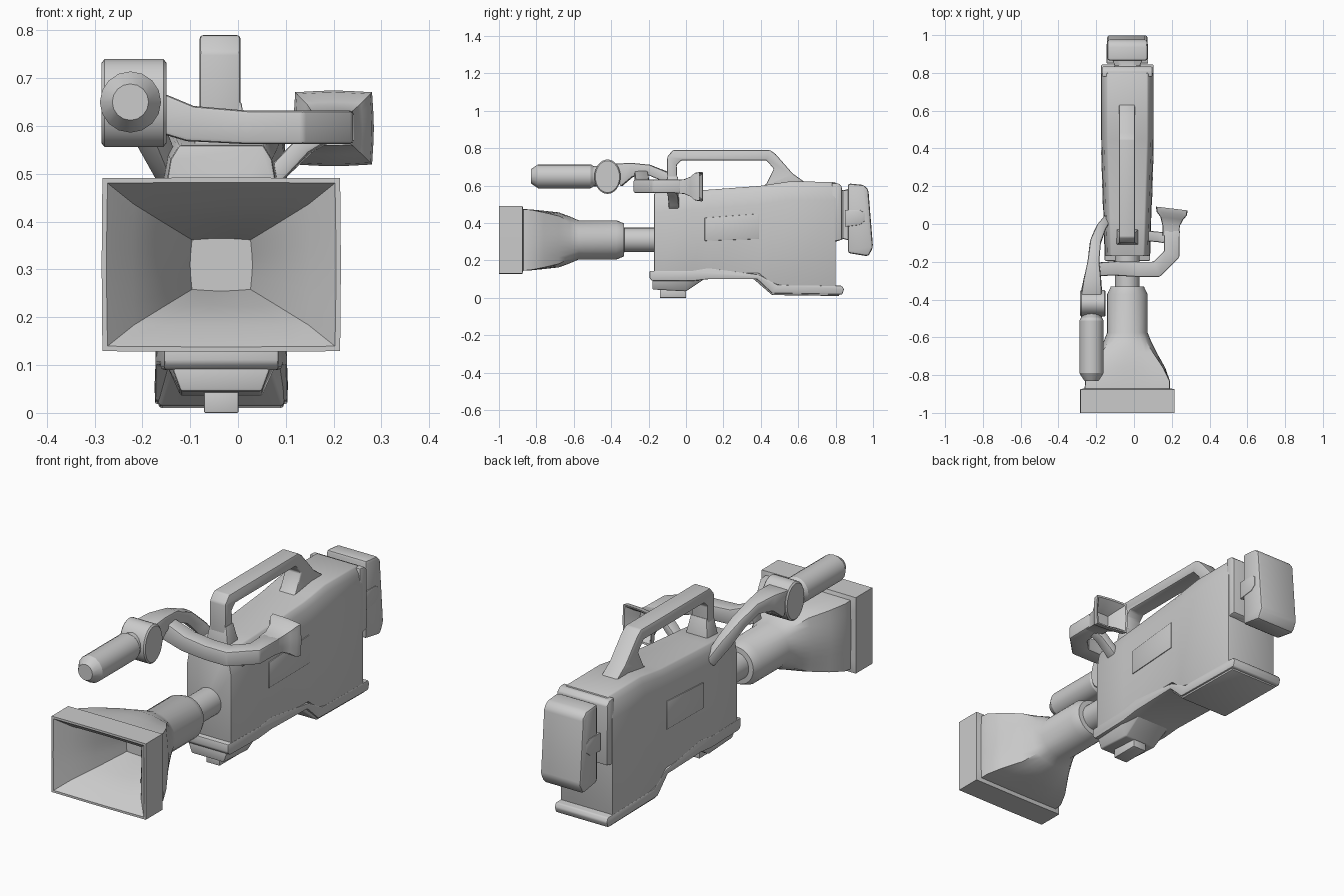
import bpy, bmesh
from math import sin, cos, pi, radians
from mathutils import Vector

if "Cube" in bpy.data.objects:
    bpy.data.objects.remove(bpy.data.objects["Cube"])

CX = -0.035  # centre line of the body


def finish(name, bm, bevel=0.0, segs=2, angle=35):
    bmesh.ops.recalc_face_normals(bm, faces=bm.faces[:])
    if bevel:
        sharp = [e for e in bm.edges if e.is_manifold and e.calc_face_angle(0) > radians(32)]
        bmesh.ops.bevel(bm, geom=sharp, offset=bevel, segments=segs, profile=0.5,
                        affect='EDGES', clamp_overlap=True)
    me = bpy.data.meshes.new(name)
    bm.to_mesh(me)
    bm.free()
    ob = bpy.data.objects.new(name, me)
    bpy.context.collection.objects.link(ob)
    bpy.ops.object.select_all(action='DESELECT')
    ob.select_set(True)
    bpy.context.view_layer.objects.active = ob
    bpy.ops.object.shade_smooth_by_angle(angle=radians(angle))
    return ob


def loft(name, sections, bevel=0.0, **kw):
    bm = bmesh.new()
    rings = [[bm.verts.new(p) for p in s] for s in sections]
    n = len(rings[0])
    for a, b in zip(rings, rings[1:]):
        for i in range(n):
            j = (i + 1) % n
            bm.faces.new((a[i], a[j], b[j], b[i]))
    bm.faces.new(rings[0])
    bm.faces.new(rings[-1])
    return finish(name, bm, bevel, **kw)


def prism(name, profile, half, cx=CX, bevel=0.006):
    """Side profile (y, z) extruded across x; half is a width or a function of y."""
    w = half if callable(half) else (lambda y: half)
    return loft(name, [[(cx + s * w(y), y, z) for y, z in profile] for s in (-1, 1)], bevel)


def ring(y, cx, cz, rx, rz, t, n=32):
    """Cross-section across y, blended from ellipse (t=0) to rectangle (t=1)."""
    out = []
    for i in range(n):
        a = 2 * pi * i / n
        c, s = cos(a), sin(a)
        k = (1 - t) + t / max(abs(c), abs(s))
        out.append((cx + rx * c * k, y, cz + rz * s * k))
    return out


def sweep(name, pts, bevel=0.008):
    """Rectangular bar along points (x, y, z, width, height)."""
    P = [Vector(p[:3]) for p in pts]
    secs = []
    for i, p in enumerate(pts):
        d0 = (P[i] - P[max(i - 1, 0)]).normalized()
        d1 = (P[min(i + 1, len(P) - 1)] - P[i]).normalized()
        t = (d0 + d1).normalized()
        miter = 1 / max(t.dot(d1 if d1.length else d0), 0.7)
        side = t.cross(Vector((0, 0, 1))).normalized()
        up = side.cross(t)
        w, h = p[3] / 2 * miter, p[4] / 2
        secs.append([P[i] + side * w * a + up * h * b
                     for a, b in ((-1, -1), (1, -1), (1, 1), (-1, 1))])
    return loft(name, secs, bevel)


def body_w(y):
    return 0.118 + 0.019 * min(max((y + 0.17) / 0.62, 0), 1)


# Main body: stations along y with bottom and top heights
stations = [(-.17, .09, .56), (.03, .10, .572), (.12, .13, .578), (.39, .13, .598),
            (.45, .08, .607), (.55, .055, .622), (.80, .05, .62)]
secs = []
for y, zb, zt in stations:
    w = body_w(y)
    half = [(w, zb), (w, zt - .10), (w - .012, zt - .03), (w - .03, zt)]
    secs.append([(CX + x, y, z) for x, z in half] + [(CX - x, y, z) for x, z in half[::-1]])
loft("camera_body", secs, .006)

# Slightly raised side panels
prism("side_panels", [(.10, .305), (.39, .315), (.39, .45), (.10, .428)],
      lambda y: body_w(y) + .004, bevel=.002)

# Skirt band around the bottom edge
prism("skirt_band", [(-.195, .145), (.03, .145), (.12, .16), (.39, .125), (.49, .07), (.835, .065),
                     (.845, .045), (.835, .018), (.46, .025), (.38, .10), (.12, .10), (.03, .09),
                     (-.18, .09), (-.195, .105)], lambda y: body_w(y) + .002)

# Shoulder base with tapered sides
base = [(-.18, .105, .10, .085, .045), (0, .115, .10, .085, .035), (.10, .122, .15, .09, .102),
        (.36, .13, .13, .10, .102), (.46, .136, .07, .13, .015), (.82, .136, .05, .13, .01)]
loft("shoulder_base", [[(CX - wt, y, zt), (CX + wt, y, zt), (CX + wb, y, zb), (CX - wb, y, zb)]
                       for y, wt, zt, wb, zb in base], .006)
prism("tripod_foot", [(-.14, 0), (0, 0), (0, .05), (-.14, .05)], .036, bevel=.003)

# Carry handle and flared foot of its front post
prism("carry_handle", [(-.105, .55), (-.10, .755), (-.07, .79), (.45, .79), (.48, .768), (.57, .665),
                       (.64, .615), (.40, .59), (.43, .61), (.47, .69), (.43, .735), (-.025, .735),
                       (-.05, .71), (-.042, .55)], .0425, cx=-.0375, bevel=.007)
loft("handle_foot", [[(CX - w, y0, z), (CX + w, y0, z), (CX + w, y1, z), (CX - w, y1, z)]
                     for z, w, y0, y1 in ((.54, .06, -.11, -.025), (.575, .055, -.108, -.03),
                                          (.65, .042, -.1, -.045))], .004)

# Rear plate, battery mount, battery and side latch
prism("rear_plate", [(.78, .615), (.815, .612), (.833, .595), (.833, .31), (.78, .30)], .133)
loft("battery_mount", [ring(y, CX, .445, rx, rz, .93) for y, rx, rz in
                       ((.80, .09, .145), (.84, .068, .13), (.88, .085, .14))])
prism("battery", [(.865, .612), (.95, .604), (.975, .58), (1.0, .27), (.975, .222), (.865, .24)],
      .107, bevel=.014)
prism("battery_latch", [(.85, .38), (.93, .39), (.955, .41), (.955, .455), (.93, .47), (.85, .47)],
      .110, bevel=.004)

# Lens barrel flowing into the rectangular hood, hollow at the front
lens = [(-.16, .065, .065, 0), (-.33, .065, .065, 0), (-.332, .088, .088, 0), (-.372, .107, .105, 0),
        (-.575, .107, .105, 0), (-.62, .125, .125, .25), (-.68, .155, .147, .55), (-.76, .20, .156, .8),
        (-.83, .225, .163, .95), (-.87, .226, .165, .97), (-.875, .25, .182, .98), (-1, .25, .182, .98),
        (-1, .24, .172, .97), (-.94, .185, .128, .95), (-.85, .12, .088, .9), (-.7, .065, .055, .8)]
loft("lens_and_hood", [ring(y, CX, .31, rx, rz, t) for y, rx, rz, t in lens])

# Microphone and its cross-wise holder
loft("microphone", [ring(y, -.225, .65, r, r, 0, 16) for y, r in
                    ((-.83, .038), (-.79, .064), (-.51, .064), (-.495, .055), (-.42, .055))], angle=30)
prof = [(-.285, .92), (-.279, 1), (-.156, 1), (-.15, .92)]
loft("microphone_holder", [[(x, -.42 + .07 * k * cos(2 * pi * i / 32), .648 + .092 * k * sin(2 * pi * i / 32))
                            for i in range(32)] for x, k in prof])

# Support arm, viewfinder bar and strut
sweep("microphone_arm", [(-.14, .03, .49, .04, .05), (-.18, -.03, .575, .05, .06),
                         (-.205, -.10, .645, .055, .055), (-.215, -.20, .685, .06, .055),
                         (-.22, -.29, .685, .09, .075), (-.225, -.37, .655, .11, .13)])
sweep("viewfinder_bar", [(-.20, -.24, .64, .07, .085), (-.10, -.235, .605, .075, .075),
                         (.02, -.24, .597, .08, .07), (.12, -.24, .597, .08, .07),
                         (.20, -.16, .597, .08, .07), (.20, -.03, .597, .085, .07)])
sweep("viewfinder_strut", [(.05, -.065, .475, .055, .045), (.09, -.065, .51, .055, .04),
                           (.14, -.07, .56, .055, .04), (.19, -.08, .59, .055, .04)])

# Flared hollow eyecup
cup = [(-.06, .195, .043, .036, .85), (-.01, .197, .046, .039, .85), (.03, .2, .06, .055, .85),
       (.055, .2, .08, .075, .85), (.082, .2, .084, .079, .85), (.08, .2, .076, .071, .85),
       (.045, .2, .05, .046, .85), (.01, .2, .035, .03, .85)]
loft("eyecup", [[(x, y - .12 * (x - .2) * (y > .02), z) for x, y, z in ring(y, cx, .595, rx, rz, t)]
                for y, cx, rx, rz, t in cup])
